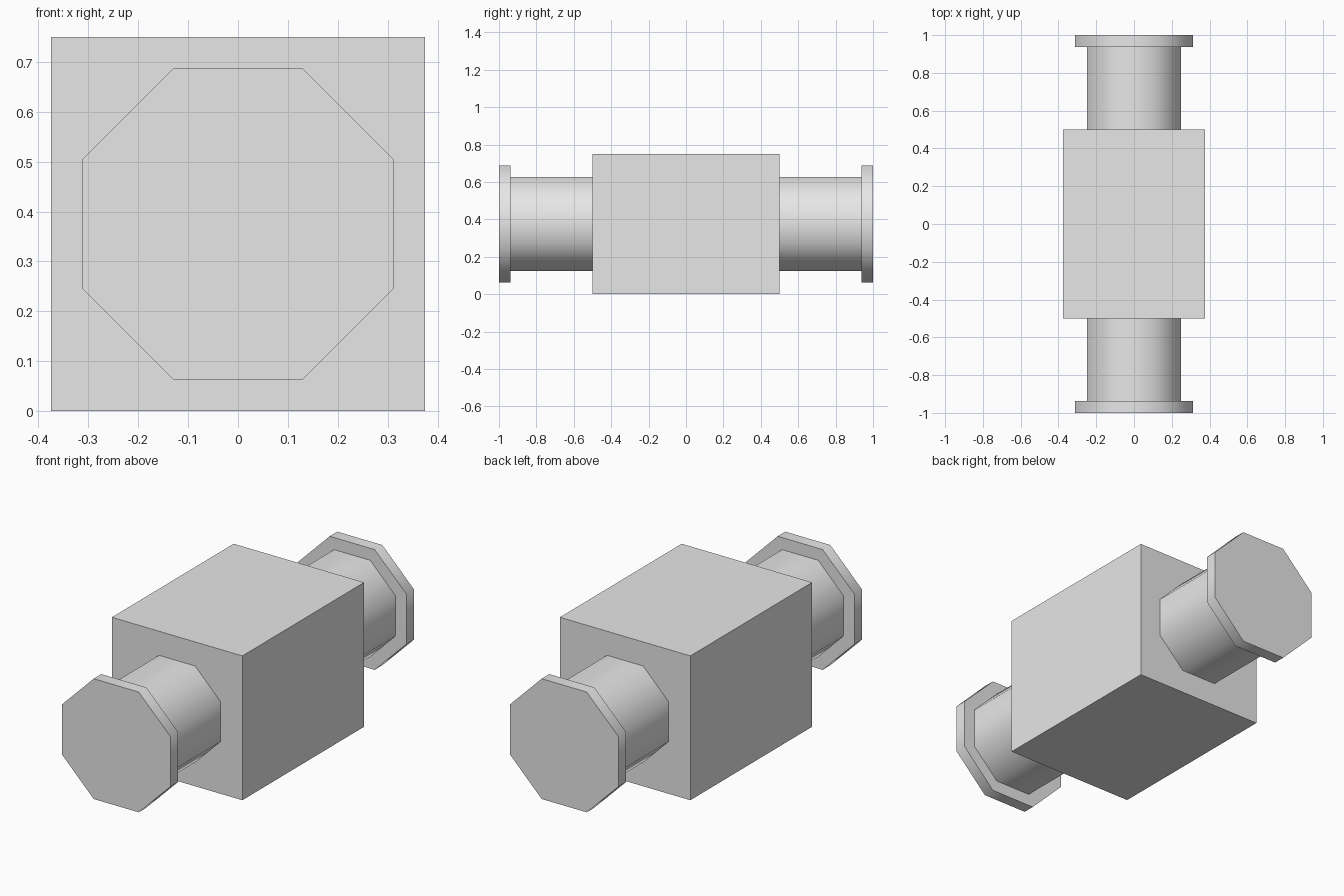
import bpy
import math
from mathutils import Matrix

cube = bpy.data.objects.get("Cube")
if cube:
    bpy.data.objects.remove(cube, do_unlink=True)

AXIS_Z = 0.375          # height of the common axis
SIDES = 8

# Single material
grey = bpy.data.materials.new("light_grey")
grey.use_nodes = True
colour = (0.8, 0.8, 0.8, 1)
grey.diffuse_color = colour
grey.node_tree.nodes["Principled BSDF"].inputs["Base Color"].default_value = colour


def octagon(name, apothem, y_start, y_end):
    """Octagonal prism along y, flat side up, smooth around its sides."""
    bpy.ops.mesh.primitive_cylinder_add(
        vertices=SIDES, radius=apothem / math.cos(math.pi / SIDES),
        depth=abs(y_end - y_start),
        location=(0, (y_start + y_end) / 2, AXIS_Z))
    obj = bpy.context.object
    obj.name = name
    turn = Matrix.Rotation(math.pi / 2, 4, 'X') @ Matrix.Rotation(math.pi / SIDES, 4, 'Z')
    obj.data.transform(turn)
    obj.data.materials.append(grey)
    bpy.ops.object.shade_smooth_by_angle(angle=math.radians(60))
    return obj


# Central block
bpy.ops.mesh.primitive_cube_add(size=1, location=(0, 0, AXIS_Z))
block = bpy.context.object
block.name = "central_block"
block.data.transform(Matrix.Diagonal((0.75, 1, 0.75, 1)))
block.data.materials.append(grey)

# Shaft and end flange on each side
for label, side in (("front", -1), ("back", 1)):
    octagon(label + "_shaft", 0.25, side * 0.5, side * 0.9375)
    octagon(label + "_flange", 0.3125, side * 0.9375, side)
